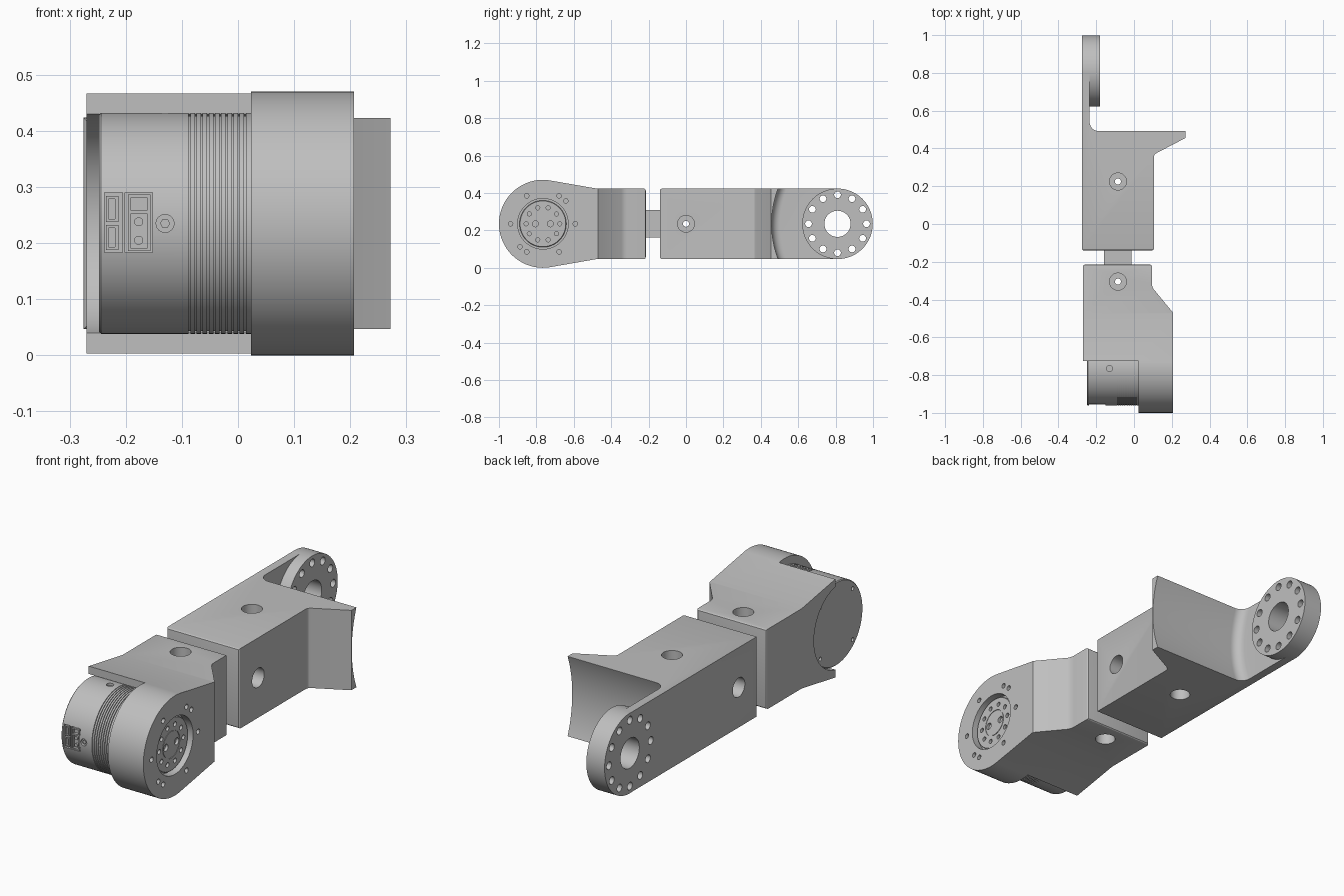
import bpy, bmesh, math
from mathutils import Matrix, Vector

if "Cube" in bpy.data.objects:
    bpy.data.objects.remove(bpy.data.objects["Cube"], do_unlink=True)

grey = bpy.data.materials.new("machined grey")
grey.use_nodes = True
grey.diffuse_color = (0.52, 0.52, 0.52, 1)
grey.node_tree.nodes["Principled BSDF"].inputs["Base Color"].default_value = (0.52, 0.52, 0.52, 1)

MID = 0.235          # height of the main axis
HALF = 0.188         # half height of the link blocks
MOTOR_Y = -0.765     # motor axis
JOINT_Y = 0.81       # far joint axis
BAR_X = -0.085       # connecting bar axis
SPIN = {"X": Matrix.Rotation(math.pi / 2, 4, "Y"),
        "Y": Matrix.Rotation(-math.pi / 2, 4, "X"),
        "Z": Matrix.Identity(4)}


def finish(name, bm):
    bmesh.ops.recalc_face_normals(bm, faces=bm.faces)
    mesh = bpy.data.meshes.new(name)
    bm.to_mesh(mesh)
    bm.free()
    mesh.materials.append(grey)
    obj = bpy.data.objects.new(name, mesh)
    bpy.context.collection.objects.link(obj)
    return obj


def lathe(name, axis, centre, profile, seg=96):
    """Closed solid of revolution; profile holds (distance along axis, radius)."""
    bm = bmesh.new()
    rings = []
    for t, r in profile:
        angles = [2 * math.pi * i / seg for i in range(seg)]
        rings.append([bm.verts.new((r * math.cos(a), r * math.sin(a), t)) for a in angles])
    for low, high in zip(rings, rings[1:]):
        for i in range(seg):
            j = (i + 1) % seg
            bm.faces.new((low[i], low[j], high[j], high[i]))
    bm.faces.new(rings[0])
    bm.faces.new(rings[-1])
    bm.transform(Matrix.Translation(centre) @ SPIN[axis])
    return finish(name, bm)


def rod(name, axis, centre, start, end, radius, seg=24):
    return lathe(name, axis, centre, [(start, radius), (end, radius)], seg)


def prism(name, points, direction):
    """Extrude a 3D outline along a vector."""
    bm = bmesh.new()
    face = bm.faces.new([bm.verts.new(p) for p in points])
    new = bmesh.ops.extrude_face_region(bm, geom=[face])["geom"]
    bmesh.ops.translate(bm, vec=Vector(direction),
                        verts=[v for v in new if isinstance(v, bmesh.types.BMVert)])
    return finish(name, bm)


def box(name, x0, x1, y0, y1, z0, z1):
    return prism(name, [(x0, y0, z0), (x1, y0, z0), (x1, y1, z0), (x0, y1, z0)], (0, 0, z1 - z0))


def combine(target, tools, operation="DIFFERENCE"):
    for tool in tools:
        mod = target.modifiers.new("shape", "BOOLEAN")
        mod.operation, mod.solver, mod.object = operation, "EXACT", tool
        bpy.context.view_layer.objects.active = target
        bpy.ops.object.modifier_apply(modifier=mod.name)
        bpy.data.objects.remove(tool, do_unlink=True)


def round_end(obj, y):
    bm = bmesh.new()
    bm.from_mesh(obj.data)
    edges = [e for e in bm.edges if all(abs(v.co.y - y) < 1e-4 for v in e.verts)]
    bmesh.ops.bevel(bm, geom=edges, offset=0.01, segments=3, profile=0.5, affect="EDGES")
    bm.to_mesh(obj.data)
    bm.free()


def bolt_hole(axis, centre):
    """Through hole, counterbored from both sides."""
    wide, thin, step = 0.045, 0.016, 0.073
    return lathe("cutter", axis, centre, [(-0.5, wide), (-step, wide), (-step, thin),
                                          (step, thin), (step, wide), (0.5, wide)], 48)


def ring_holes(axis_y, radius, size, degrees, start, end):
    for d in degrees:
        a = math.radians(d)
        yield rod("cutter", "X", (0, axis_y + radius * math.cos(a), MID + radius * math.sin(a)),
                  start, end, size)


# Motor bracket: teardrop side profile crossed with the plan outline
tip = [math.radians(82 + 196 * i / 64) for i in range(65)]
side = [(-0.4, MOTOR_Y + MID * math.cos(a), MID + MID * math.sin(a)) for a in tip]
side += [(-0.4, y, MID + s * HALF) for y, s in ((-0.475, -1), (-0.215, -1), (-0.215, 1), (-0.475, 1))]
motor_bracket = prism("motor_bracket", side, (0.8, 0, 0))
plan = [(-0.27, -0.725), (0.023, -0.725), (0.023, -1.1), (0.207, -1.1), (0.207, -0.47),
        (0.104, -0.345), (0.097, -0.33), (0.095, -0.315), (0.095, -0.1), (-0.27, -0.1)]
combine(motor_bracket, [prism("cutter", [(x, y, -0.2) for x, y in plan], (0, 0, 1))], "INTERSECT")
round_end(motor_bracket, -0.215)
axis_point = (0, MOTOR_Y, MID)
combine(motor_bracket, [rod("cutter", "X", axis_point, -0.5, 0.023, 0.199, 96),
                        rod("cutter", "X", axis_point, 0.17, 0.4, 0.135, 96),
                        bolt_hole("Z", (BAR_X, -0.305, MID))])
combine(motor_bracket, ring_holes(MOTOR_Y, 0.173, 0.012,
                                  (0, 45, 60, 120, 180, 225, 240, 300), 0.18, 0.3))

# Output disc in the bracket recess
output_disc = lathe("output_disc", "X", axis_point, [(0.15, 0.125), (0.185, 0.125), (0.188, 0.122)])
combine(output_disc, ring_holes(MOTOR_Y, 0.09, 0.011, range(0, 360, 36), 0.175, 0.3))
combine(output_disc, ring_holes(MOTOR_Y, 0.04, 0.016, (0, 180), 0.175, 0.3))
combine(output_disc, [lathe("cutter", "X", axis_point, [(0.185, 0.064), (0.3, 0.064)])])
output_hub = lathe("output_hub", "X", axis_point, [(0.17, 0.061), (0.188, 0.061)])
combine(output_hub, ring_holes(MOTOR_Y, 0.04, 0.016, (0, 180), 0.175, 0.3))

# Motor body with cooling grooves
R = 0.197
profile = [(-0.248, R - 0.004), (-0.244, R)]
for i in range(10):
    x = -0.088 + 0.011 * i
    profile += [(x, R), (x, R - 0.005), (x + 0.003, R - 0.005), (x + 0.003, R)]
profile += [(0.03, R)]
motor_body = lathe("motor_body", "X", axis_point, profile, 128)
combine(motor_body, [box("cutter", -0.238, -0.152, -1.1, -0.935, 0.183, 0.29),
                     lathe("cutter", "Z", (-0.13, MOTOR_Y, MID), [(0.185, 0.016), (0.3, 0.016)], 24),
                     rod("cutter", "Y", (-0.13, MOTOR_Y, MID), -0.3, -0.186, 0.016)])
combine(motor_body, ring_holes(MOTOR_Y, 0.17, 0.009, (45, 135, 225, 315), -0.4, -0.235))
rod("motor_screw", "Y", (-0.13, MOTOR_Y, MID), -0.193, -0.18, 0.009, 6)

# Sockets in the motor's connector pocket
for label, z0, z1 in (("upper", 0.238, 0.284), ("lower", 0.188, 0.232)):
    socket = box(label + "_signal_socket", -0.235, -0.213, -0.953, -0.93, z0, z1)
    combine(socket, [box("cutter", -0.231, -0.219, -1, -0.942, z0 + 0.005, z1 - 0.005)])
power_socket = box("power_socket", -0.196, -0.156, -0.955, -0.93, 0.186, 0.287)
combine(power_socket, [box("cutter", -0.192, -0.161, -1, -0.942, 0.259, 0.28),
                       box("cutter", -0.192, -0.161, -1, -0.942, 0.191, 0.252)])
for z in (0.205, 0.238):
    rod("power_pin", "Y", (-0.177, 0, z), -0.952, -0.935, 0.008, 16)
box("socket_divider", -0.206, -0.201, -0.953, -0.93, 0.183, 0.29)

# Square bar joining both links
box("connecting_bar", BAR_X - 0.073, BAR_X + 0.073, -0.23, -0.12, MID - 0.073, MID + 0.073)

# Forearm link with side fin and joint arm
plan = [(-0.275, -0.14), (0.105, -0.14), (0.105, 0.355), (0.109, 0.367), (0.12, 0.376),
        (0.272, 0.455), (0.272, 0.492), (-0.18, 0.492), (-0.18, 0.6), (-0.235, 0.6),
        (-0.235, JOINT_Y), (-0.275, JOINT_Y)]
forearm = prism("forearm_link", [(x, y, MID - HALF) for x, y in plan], (0, 0, 2 * HALF))
round_end(forearm, -0.14)

# Hollow rear face with a fillet running into the arm
hollow, fillet = 0.53, 0.045
sweep = [math.pi / 2 * i / 10 for i in range(11)]
profile = [(-0.235 + fillet * (1 - math.cos(a)), hollow - fillet * (1 - math.sin(a))) for a in sweep]
combine(forearm, [lathe("cutter", "X", (0, 0.458 + hollow, MID), profile + [(0.5, hollow)], 192)])

# Round joint boss, then its holes
joint = (0, JOINT_Y, MID)
combine(forearm, [rod("boss", "X", joint, -0.275, -0.18, HALF + 0.0005, 96)], "UNION")
combine(forearm, [rod("cutter", "X", joint, -0.5, 0, 0.07, 64),
                  bolt_hole("Z", (BAR_X, 0.225, MID)), bolt_hole("X", (BAR_X, 0, MID))])
combine(forearm, ring_holes(JOINT_Y, 0.155, 0.018, range(0, 360, 30), -0.5, 0))

# Smooth curved faces, keep machined edges crisp
bpy.ops.object.select_all(action="DESELECT")
for obj in bpy.context.collection.objects:
    if obj.type == "MESH" and grey.name in obj.data.materials:
        obj.select_set(True)
        bpy.context.view_layer.objects.active = obj
bpy.ops.object.shade_smooth_by_angle(angle=math.radians(25))
